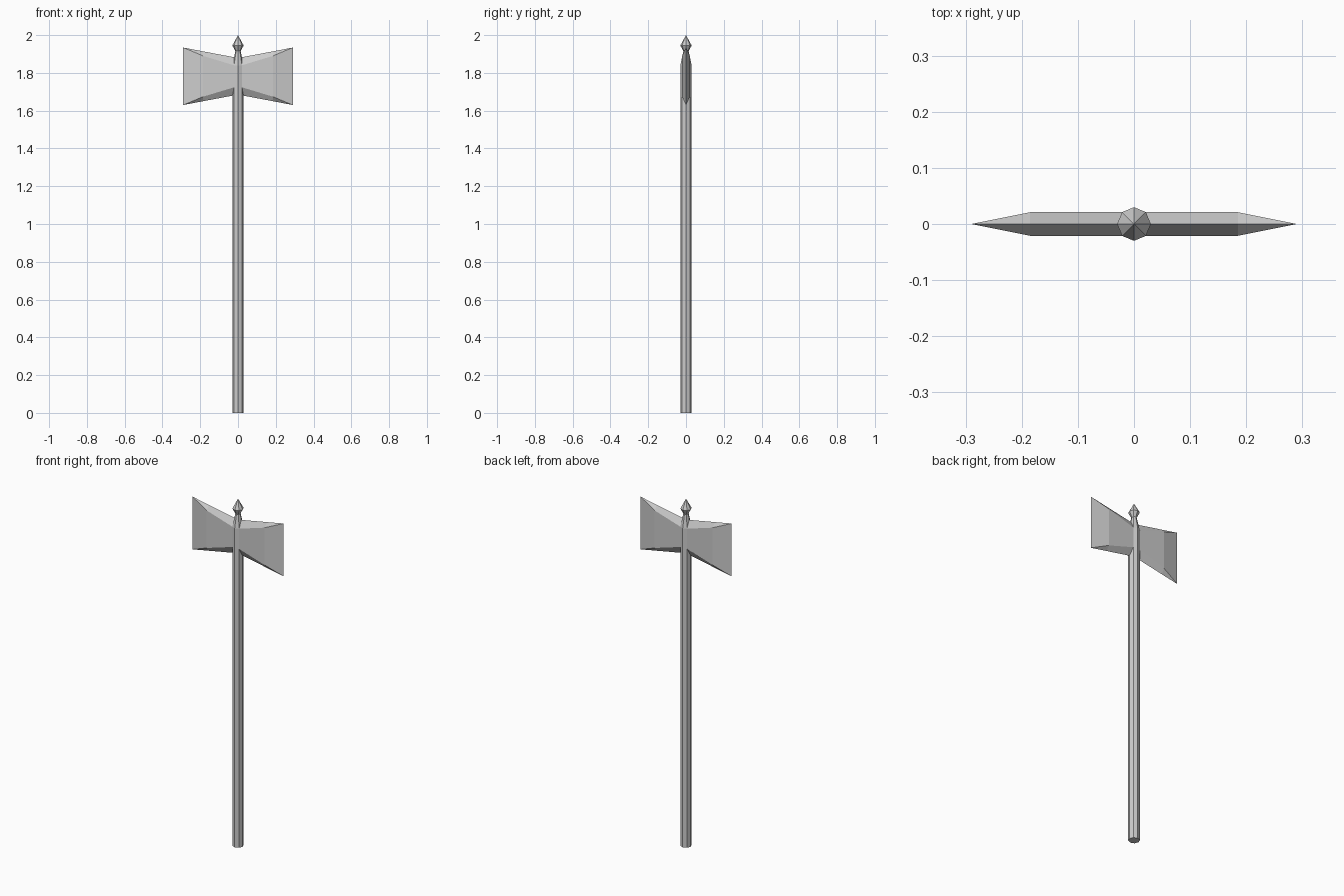
import bpy, bmesh, math

if "Cube" in bpy.data.objects:
    bpy.data.objects.remove(bpy.data.objects["Cube"])

def make_object(name, bm):
    bmesh.ops.recalc_face_normals(bm, faces=bm.faces)
    mesh = bpy.data.meshes.new(name)
    bm.to_mesh(mesh)
    bm.free()
    obj = bpy.data.objects.new(name, mesh)
    bpy.context.collection.objects.link(obj)
    return obj

def turned(name, profile, sides=8):
    """Solid of revolution about z from (radius, z) points, capped at both ends."""
    bm = bmesh.new()
    verts = [bm.verts.new((r, 0, z)) for r, z in profile]
    edges = [bm.edges.new(pair) for pair in zip(verts, verts[1:])]
    bmesh.ops.spin(bm, geom=verts + edges, cent=(0, 0, 0), axis=(0, 0, 1),
                   angle=math.tau, steps=sides, use_merge=True)
    bmesh.ops.remove_doubles(bm, verts=bm.verts, dist=0.0005)
    bmesh.ops.holes_fill(bm, edges=[e for e in bm.edges if e.is_boundary])
    return make_object(name, bm)

# Octagonal shaft with tapered neck, and pointed finial
turned("shaft", [(0.03, 0), (0.03, 1.84), (0.014, 1.915)])
turned("finial", [(0.014, 1.915), (0.03, 1.945), (0, 2.0)])

# Double blade: hexagonal sections flaring outward to a sharp vertical edge
MID, THICK = 1.782, 0.021
bm = bmesh.new()
rings = []
for x, ridge, shoulder in [(0, 0.097, 0.052), (0.185, 0.132, 0.108)]:
    section = [(0, ridge), (THICK, shoulder), (THICK, -shoulder),
               (0, -ridge), (-THICK, -shoulder), (-THICK, shoulder)]
    rings.append([bm.verts.new((x, y, MID + z)) for y, z in section])
tip_top = bm.verts.new((0.29, 0, MID + 0.152))
tip_bottom = bm.verts.new((0.29, 0, MID - 0.152))
rings.append([tip_top] * 2 + [tip_bottom] * 3 + [tip_top])

for inner, outer in zip(rings, rings[1:]):
    for i in range(6):
        j = (i + 1) % 6
        corners = [inner[i], inner[j], outer[j], outer[i]]
        bm.faces.new(list(dict.fromkeys(corners)))

blades = make_object("axe_blades", bm)
mirror = blades.modifiers.new("mirror", 'MIRROR')
mirror.use_axis = (True, False, False)
